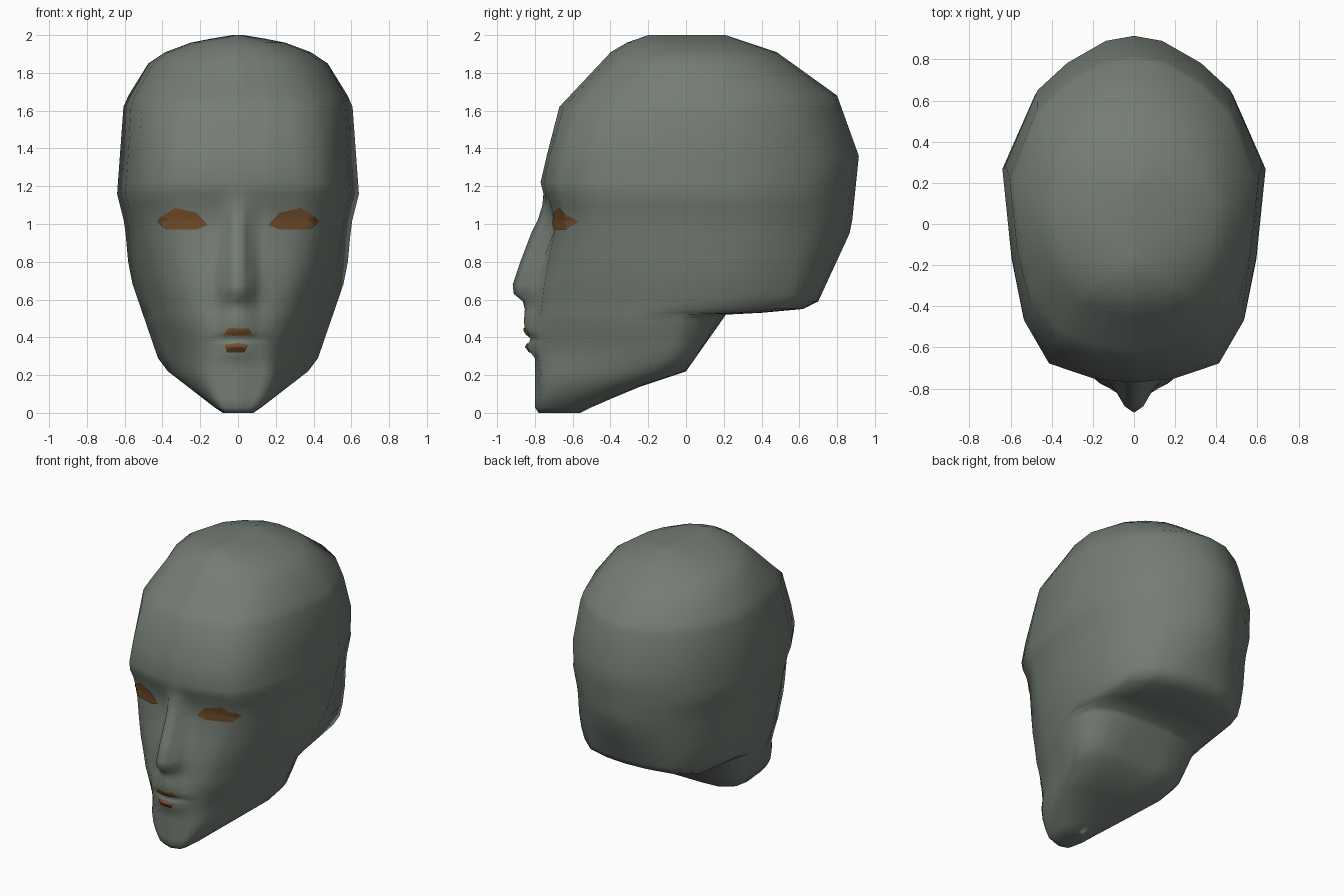
import bpy, bmesh
from mathutils import Vector
from mathutils.bvhtree import BVHTree

if "Cube" in bpy.data.objects:
    bpy.data.objects.remove(bpy.data.objects["Cube"])


def material(name, colour):
    m = bpy.data.materials.new(name)
    m.diffuse_color = (*colour, 1)
    m.use_nodes = True
    m.node_tree.nodes["Principled BSDF"].inputs["Base Color"].default_value = m.diffuse_color
    return m


SKIN = material("grey green", (0.175, 0.205, 0.175))
PAINT = material("brown orange", (0.170, 0.076, 0.024))

# Outlines as (height, value) pairs
FRONT = [(0, -.78), (.03, -.80), (.5, -.80), (.7, -.775), (.95, -.715), (1.02, -.715), (1.1, -.73),
         (1.16, -.755), (1.22, -.77), (1.61, -.68), (1.94, -.37), (2, -.2)]
BACK = [(0, -.56), (.04, -.48), (.14, -.24), (.22, 0), (.49, .19), (.52, .21), (.53, .40), (.55, .62),
        (.59, .70), (.97, .875), (1.36, .915), (1.68, .80), (1.91, .48), (2, .21)]
# Same, without the step under the skull, for spacing the face and cheeks
REACH = [(0, -.56), (.04, -.48), (.14, -.24), (.22, 0), (.49, .19), (.73, .6)] + BACK[-5:]
WIDTH = [(0, .08), (.03, .125), (.25, .41), (.73, .575), (1, .6), (1.16, .64), (1.64, .605),
         (1.85, .475), (1.91, .385), (1.96, .25), (1.98, .15), (2, .03)]
# Shares of the chin, jaw and crown sections by height
CHIN_MIX = [(.03, 1), (.28, 0)]
JAW_MIX = [(.28, 1), (.97, 0)]
CROWN_MIX = [(1.5, 0), (1.94, 1)]
# Nose and lips: how far they stand out, and how wide they are
RISE = [(.29, 0), (.35, .047), (.375, .03), (.395, .024), (.41, .042), (.44, .055), (.56, .06),
        (.59, .075), (.63, .128), (.68, .14), (.8, .126), (.95, .105), (1.1, .03), (1.16, 0)]
SPREAD = [(.28, .12), (.35, .15), (.41, .18), (.44, .16), (.56, .11), (.65, .12), (.8, .105),
          (.95, .085), (1.16, .09)]

# Half cross-sections: (share of half width, share of depth from front to back)
BROW = [(0, 0), (.3, .01), (.65, .055), (.84, .18), (.93, .355), (1, .62), (.75, .84), (.52, .92),
        (.22, .985), (0, 1)]
JAW = [(0, 0), (.36, .035), (.53, .15), (.72, .4), (.86, .6), (1, .82), (.95, .93), (.7, 1),
       (.35, 1), (0, 1)]
CHIN = [(0, 0), (.75, .08), (.9, .2), (.97, .35), (1, .5), (1, .65), (.95, .8), (.7, .95),
        (.35, 1), (0, 1)]
CROWN = [(0, 0), (.3, .03), (.6, .1), (.83, .24), (.95, .37), (1, .55), (.85, .78), (.6, .9),
         (.3, .98), (0, 1)]
COLUMNS = [0, .25, .5, .75, 1, 1.5, 2, 3, 4, 5, 6, 7, 8, 9]
ROWS = [0, .03, .08, .14, .22, .29, .35, .375, .395, .41, .44, .49, .52, .53, .55, .59, .63, .68,
        .8, .95, 1.02, 1.1, 1.16, 1.22, 1.36, 1.62, 1.68, 1.85, 1.91, 1.96, 1.98, 2]


def at(table, z):
    if z <= table[0][0]:
        return table[0][1]
    for (a, p), (b, q) in zip(table, table[1:]):
        if z <= b:
            return p + (q - p) * (z - a) / (b - a)
    return table[-1][1]


def section(c, z):
    i = min(int(c), 8)
    f = c - i
    jaw, crown, chin = at(JAW_MIX, z), at(CROWN_MIX, z), at(CHIN_MIX, z)
    parts = [(BROW, 1 - jaw - crown), (JAW, jaw - chin), (CHIN, chin), (CROWN, crown)]

    def coord(k):
        return sum((s[i][k] * (1 - f) + s[i + 1][k] * f) * share for s, share in parts)
    front, back = at(FRONT, z), at(BACK if c > 5 else REACH, z)
    x = coord(0) * at(WIDTH, z)
    y = front + coord(1) * (back - front)
    if c < 3:
        y -= at(RISE, z) * max(0, min(1, 1.35 * (1 - x / at(SPREAD, z))))
    return x, y


def finish(bm, name, mat):
    bmesh.ops.recalc_face_normals(bm, faces=bm.faces)
    for f in bm.faces:
        f.smooth = True
    me = bpy.data.meshes.new(name)
    bm.to_mesh(me)
    me.materials.append(mat)
    ob = bpy.data.objects.new(name, me)
    bpy.context.collection.objects.link(ob)
    return ob


# Head: rings lofted from chin to crown
bm = bmesh.new()
rings = []
for z in ROWS:
    half = [section(c, z) for c in COLUMNS]
    loop = half + [(-x, y) for x, y in half[-2:0:-1]]
    rings.append([bm.verts.new((x, y, z)) for x, y in loop])
n = len(rings[0])
for low, high in zip(rings, rings[1:]):
    for i in range(n):
        j = (i + 1) % n
        bm.faces.new((low[i], low[j], high[j], high[i]))
for ring in (rings[0], rings[-1]):
    for i in range(n // 2):
        quad = [ring[i], ring[i + 1], ring[-i - 1], ring[-i]]
        bm.faces.new(list(dict.fromkeys(quad)))
bmesh.ops.recalc_face_normals(bm, faces=bm.faces)
tree = BVHTree.FromBMesh(bm)
finish(bm, "head", SKIN)


# Painted patches: outlines pressed onto the face
def patch(name, outline):
    pts = []
    for a, b in zip(outline, outline[1:] + outline[:1]):
        pts += [Vector(a).lerp(Vector(b), t / 3) for t in range(3)]
    centre = sum(pts, Vector((0, 0))) / len(pts)
    bm = bmesh.new()

    def press(p):
        hit = tree.ray_cast(Vector((p.x, -3, p.y)), Vector((0, 1, 0)))[0]
        return bm.verts.new((p.x, hit.y - .007, p.y))
    loops = [[press(centre.lerp(p, s / 5)) for p in pts] for s in range(1, 6)]
    mid = press(centre)
    for i in range(len(pts)):
        j = (i + 1) % len(pts)
        bm.faces.new((mid, loops[0][i], loops[0][j]))
        for a, b in zip(loops, loops[1:]):
            bm.faces.new((a[i], b[i], b[j], a[j]))
    finish(bm, name, PAINT)


EYE = [(.16, .995), (.22, .97), (.38, .97), (.43, 1.01), (.41, 1.04), (.33, 1.085), (.22, 1.06)]
patch("right_eye", EYE)
patch("left_eye", [(-x, z) for x, z in EYE])
patch("upper_lip", [(-.08, .41), (.08, .41), (.055, .45), (-.05, .45)])
patch("lower_lip", [(-.06, .32), (.035, .32), (.055, .36), (0, .37), (-.07, .36)])
